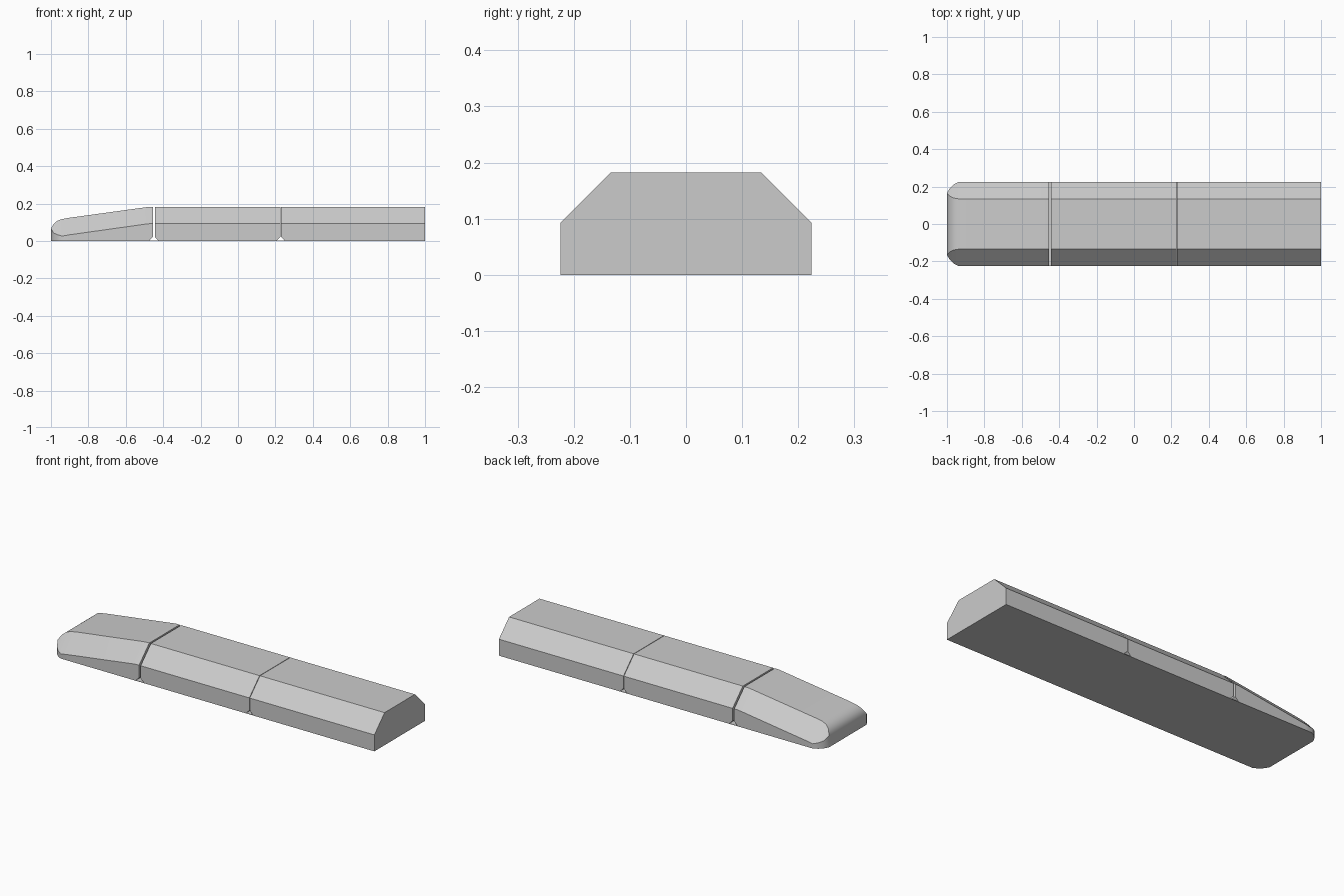
import bpy, bmesh, math

cube = bpy.data.objects.get("Cube")
if cube:
    bpy.data.objects.remove(cube, do_unlink=True)

# Single grey paint
grey = bpy.data.materials.new("light_grey")
grey.use_nodes = True
colour = (0.6, 0.6, 0.6, 1)
grey.diffuse_color = colour
grey.node_tree.nodes["Principled BSDF"].inputs["Base Color"].default_value = colour

FLOOR, NOTCH = 0.002, 0.022
SIDE, ROOF = 0.224, 0.134          # half widths
SHOULDER, TOP = 0.092, 0.182       # heights


def finish(name, bm):
    bmesh.ops.remove_doubles(bm, verts=bm.verts, dist=0.0001)
    bmesh.ops.recalc_face_normals(bm, faces=bm.faces)
    mesh = bpy.data.meshes.new(name)
    bm.to_mesh(mesh)
    bm.free()
    mesh.materials.append(grey)
    obj = bpy.data.objects.new(name, mesh)
    bpy.context.collection.objects.link(obj)
    bpy.ops.object.select_all(action='DESELECT')
    obj.select_set(True)
    bpy.context.view_layer.objects.active = obj
    bpy.ops.object.shade_smooth_by_angle(angle=math.radians(32))
    return obj


def loft(name, sections):
    """Skin cross-sections given as x, base z, shoulder z, roof z, side y, roof y."""
    bm = bmesh.new()
    rings = []
    for x, base, shoulder, top, side, roof in sections:
        half = [(side, base), (side, shoulder), (roof, top)]
        ring = half + [(-y, z) for y, z in reversed(half)]
        rings.append([bm.verts.new((x, y, z)) for y, z in ring])
    for a, b in zip(rings, rings[1:]):
        for i in range(6):
            j = (i + 1) % 6
            bm.faces.new((a[i], a[j], b[j], b[i]))
    bm.faces.new(rings[0])
    bm.faces.new(rings[-1])
    return finish(name, bm)


def full(x, base=FLOOR):
    return (x, base, SHOULDER, TOP, SIDE, ROOF)


# Rounded, sloping nose
nose = [
    (-1.0, FLOOR, 0.065, 0.066, 0.166, 0.165),
    (-0.985, FLOOR, 0.042, 0.092, 0.191, 0.149),
    (-0.965, FLOOR, 0.033, 0.108, 0.211, 0.139),
    (-0.94, FLOOR, 0.026, 0.117, SIDE, 0.135),
    (-0.90, FLOOR, 0.033, 0.124, SIDE, ROOF),
    (-0.50, FLOOR, 0.089, 0.179, SIDE, ROOF),
]
loft("nose_section", nose + [full(-0.475), full(-0.455, NOTCH)])

# Straight body sections with notched lower ends
loft("middle_section", [full(-0.445, NOTCH), full(-0.425),
                        full(0.207), full(0.227, NOTCH)])
loft("rear_section", [full(0.23, NOTCH), full(0.25), full(1.0)])

# Thin continuous floor following the plan outline
bm = bmesh.new()
outline = [(s[0], s[4]) for s in nose[:4]] + [(1.0, SIDE)]
outline += [(x, -y) for x, y in reversed(outline)]
base = bm.faces.new([bm.verts.new((x, y, 0)) for x, y in outline])
raised = bmesh.ops.extrude_face_region(bm, geom=[base])["geom"]
top_verts = [v for v in raised if isinstance(v, bmesh.types.BMVert)]
bmesh.ops.translate(bm, verts=top_verts, vec=(0, 0, FLOOR))
if not base.is_valid or len(bm.faces) < len(outline) + 2:
    bm.faces.new([v for v in bm.verts if v.co.z == 0])
finish("floor_plate", bm)
